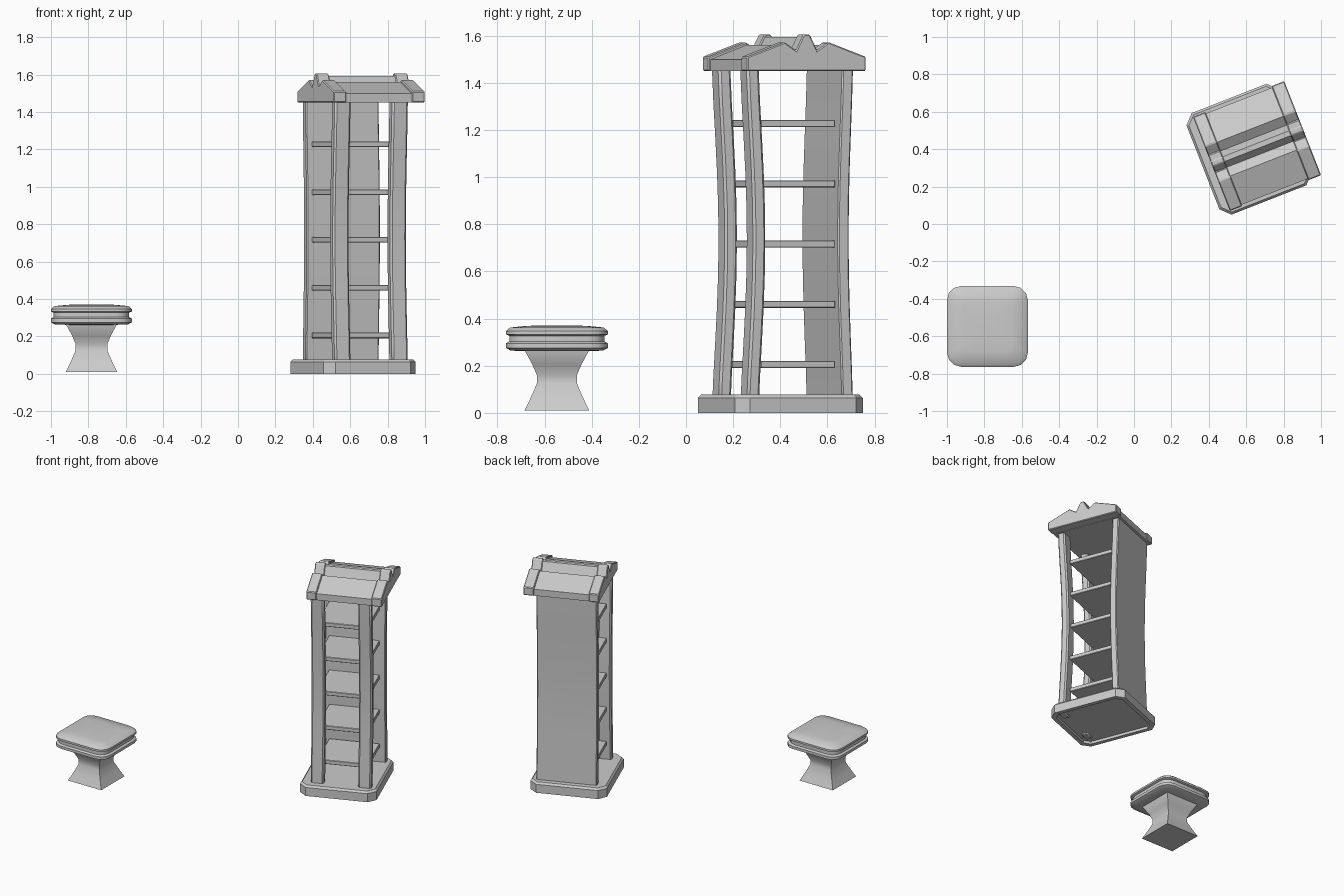
import bpy, bmesh, math

if "Cube" in bpy.data.objects:
    bpy.data.objects.remove(bpy.data.objects["Cube"])

CASE = ((0.615, 0.40, 0), math.radians(21.4))
STOOL = ((-0.7835, -0.5475, 0), 0)


def loft(name, loops, frame, bevel=0, smooth=None):
    """Skin a list of equal-length point loops and cap both ends."""
    bm = bmesh.new()
    rings = [[bm.verts.new(p) for p in lp] for lp in loops]
    n = len(rings[0])
    for a, b in zip(rings, rings[1:]):
        for i in range(n):
            j = (i + 1) % n
            bm.faces.new((a[i], a[j], b[j], b[i]))
    bm.faces.new(rings[0][::-1])
    bm.faces.new(rings[-1])
    bmesh.ops.recalc_face_normals(bm, faces=bm.faces)
    me = bpy.data.meshes.new(name)
    bm.to_mesh(me)
    bm.free()
    ob = bpy.data.objects.new(name, me)
    bpy.context.collection.objects.link(ob)
    ob.location = frame[0]
    ob.rotation_euler.z = frame[1]
    if bevel:
        m = ob.modifiers.new("bevel", 'BEVEL')
        m.width = bevel
        m.segments = 1
        m.limit_method = 'ANGLE'
        m.angle_limit = math.radians(35)
    if smooth:
        bpy.ops.object.select_all(action='DESELECT')
        ob.select_set(True)
        bpy.context.view_layer.objects.active = ob
        bpy.ops.object.shade_smooth_by_angle(angle=math.radians(smooth))
    return ob


def rect(x0, x1, y0, y1, z):
    return [(x0, y0, z), (x1, y0, z), (x1, y1, z), (x0, y1, z)]


def chamfered(hx, hy, c, z):
    return [(hx - c, -hy, z), (hx, c - hy, z), (hx, hy - c, z), (hx - c, hy, z),
            (c - hx, hy, z), (-hx, hy - c, z), (-hx, c - hy, z), (c - hx, -hy, z)]


def rounded(h, r, z, seg=3):
    pts = []
    for k, (sx, sy) in enumerate([(1, 1), (-1, 1), (-1, -1), (1, -1)]):
        for i in range(seg + 1):
            a = math.pi / 2 * (k + i / seg)
            pts.append((sx * (h - r) + r * math.cos(a), sy * (h - r) + r * math.sin(a), z))
    return pts


def bowed(name, x0, x1, y0, y1, z0, z1, bow, bevel):
    """Upright whose middle bows in y."""
    loops = []
    for i in range(11):
        t = i / 10
        d = bow * math.sin(math.pi * t) ** 1.3
        loops.append(rect(x0, x1, y0 + d, y1 + d, z0 + (z1 - z0) * t))
    return loft(name, loops, CASE, bevel, 30)


# Bookcase plinth, with recessed underside and chamfered top rim
loft("bookcase_base", [chamfered(0.265 - i, 0.2915 - i, 0.05 - i * 0.4, z) for i, z in
                       [(0.03, 0.02), (0.03, 0), (0, 0), (0, 0.063), (0.012, 0.077)]], CASE)

# Front posts and back panel
for side, x in (("left", -0.195), ("right", 0.134)):
    bowed("front_post_" + side, x, x + 0.091, -0.239, -0.183, 0.012, 1.46, 0.03, 0.01)
bowed("back_panel", -0.195, 0.225, 0.195, 0.245, 0.03, 1.46, -0.02, 0.006)

# Shelves
for i in range(5):
    z = 0.205 + i * 0.2555
    loft(f"shelf_{i + 1}", [rect(-0.166, 0.185, -0.162, 0.178, z + dz) for dz in (-0.015, 0.015)],
         CASE, 0.003)

# Roof: gable with twin valleys and a central ridge, thicker end slabs
half = [(0.27, 1.45), (0.27, 1.51), (0.10, 1.572), (0.048, 1.537), (0.014, 1.605)]
gable = half + [(-y, z) for y, z in reversed(half)]


def roof(name, x0, x1, shrink, drop, bevel):
    def prof(x):
        return [(x, y * (1 - shrink), z if z < 1.46 else z - drop) for y, z in gable]
    loft(name, [prof(x0), prof(x1)], CASE, bevel)


roof("roof_end_left", -0.216, -0.145, 0, 0, 0.005)
roof("roof_middle", -0.147, 0.237, 0.03, 0.012, 0)
roof("roof_end_right", 0.235, 0.308, 0, 0, 0.005)

# Stool pedestal: square waisted column
loft("stool_pedestal", [rect(-h, h, -h, h, z) for h, z in
                        [(0.137, 0.01), (0.113, 0.06), (0.085, 0.125), (0.085, 0.16),
                         (0.104, 0.205), (0.135, 0.262), (0.135, 0.28)]], STOOL, 0, 35)

# Stool seat: lower plate, groove and softly domed cushion
loft("stool_seat", [rounded(h, r, z) for h, r, z in
                    [(0.13, 0.04, 0.262), (0.195, 0.065, 0.264), (0.216, 0.075, 0.275),
                     (0.216, 0.075, 0.295), (0.202, 0.07, 0.303), (0.202, 0.07, 0.327),
                     (0.216, 0.075, 0.333), (0.216, 0.075, 0.347), (0.198, 0.065, 0.362),
                     (0.13, 0.04, 0.369), (0.05, 0.015, 0.371)]], STOOL, 0, 40)
